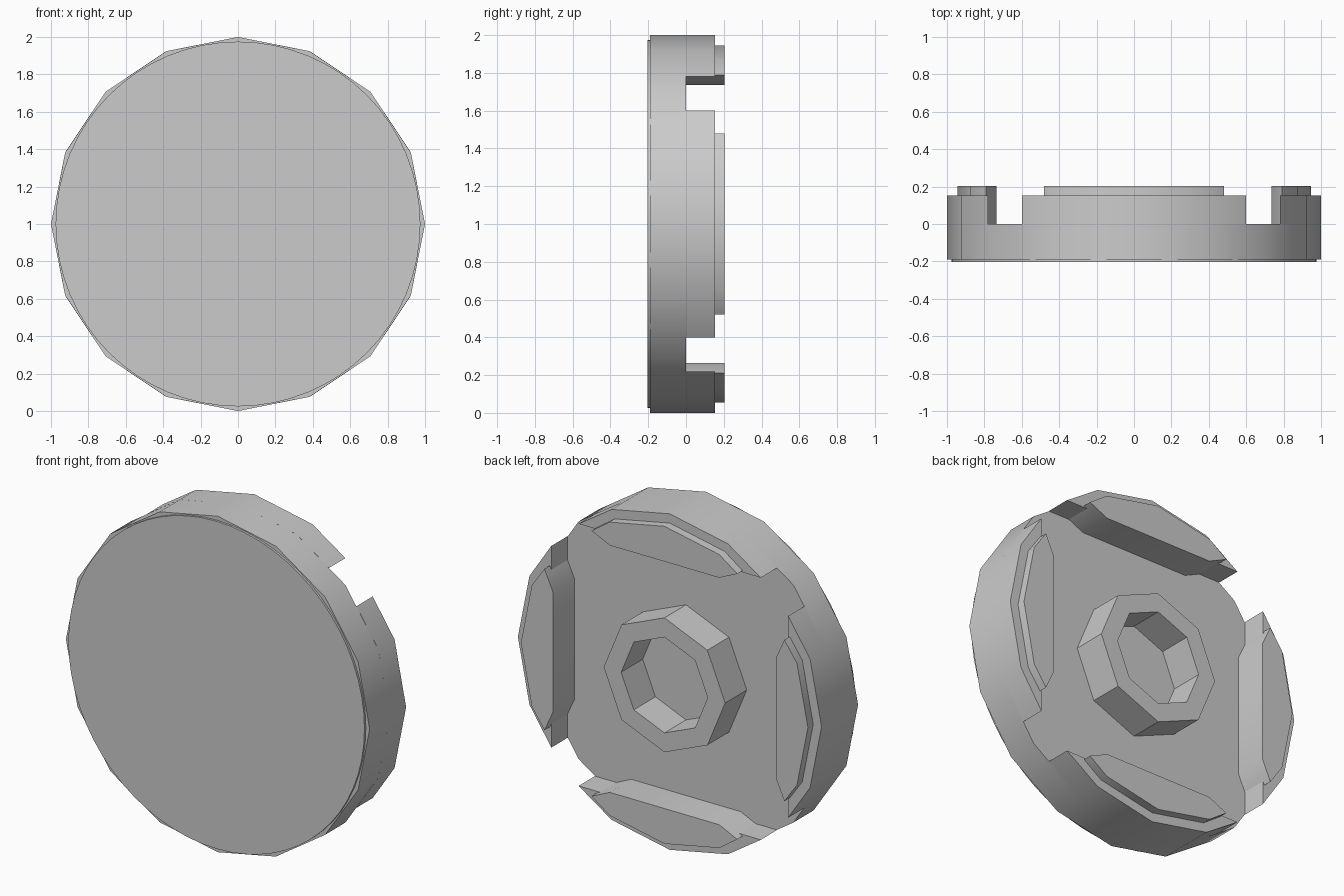
import bpy, bmesh, math
from math import sin, cos, pi

cube = bpy.data.objects.get("Cube")
if cube:
    bpy.data.objects.remove(cube, do_unlink=True)

grey = bpy.data.materials.new("plain_grey")
grey.use_nodes = True
grey.diffuse_color = (0.6, 0.6, 0.6, 1)
grey.node_tree.nodes["Principled BSDF"].inputs["Base Color"].default_value = (0.6, 0.6, 0.6, 1)


def finish(name, bm, smooth):
    """Turn a bmesh into a named grey object."""
    bmesh.ops.recalc_face_normals(bm, faces=bm.faces)
    mesh = bpy.data.meshes.new(name)
    bm.to_mesh(mesh)
    bm.free()
    mesh.materials.append(grey)
    obj = bpy.data.objects.new(name, mesh)
    bpy.context.collection.objects.link(obj)
    if smooth:
        bpy.ops.object.select_all(action="DESELECT")
        obj.select_set(True)
        bpy.context.view_layer.objects.active = obj
        bpy.ops.object.shade_smooth_by_angle(angle=math.radians(30))
    return obj


def circle(radius, sides):
    """Polygon in the upright plane with a corner at the top."""
    return [(radius * sin(2 * pi * i / sides), radius * cos(2 * pi * i / sides))
            for i in range(sides)]


def slab(name, outline, y0, y1, turn=0, hole=None, smooth=True):
    """Extrude an upright outline from y0 to y1, optionally with a matching hole."""
    bm = bmesh.new()

    def ring(points, y):
        return [bm.verts.new((x * cos(turn) + z * sin(turn), y,
                              1 + z * cos(turn) - x * sin(turn))) for x, z in points]

    def band(a, b):
        for i in range(len(a)):
            j = (i + 1) % len(a)
            bm.faces.new((a[i], a[j], b[j], b[i]))

    front, back = ring(outline, y0), ring(outline, y1)
    band(front, back)
    if hole:
        hole_front, hole_back = ring(hole, y0), ring(hole, y1)
        band(hole_front, hole_back)
        band(front, hole_front)
        band(back, hole_back)
    else:
        bm.faces.new(front)
        bm.faces.new(back)
    return finish(name, bm, smooth)


def mirrored(half):
    """Complete a right-half outline across its middle."""
    return half + [(-x, z) for x, z in reversed(half) if x > 0]


# Main disc and the thin round plate on its front
slab("disc_body", circle(1, 16), -0.19, 0)
slab("front_plate", circle(0.975, 64), -0.203, -0.185)

# Octagonal hub ring on the back
slab("hub_ring", circle(0.4, 8), -0.01, 0.203, hole=circle(0.285, 8), smooth=False)

# Four raised rim sections with a thicker inner lip, separated by notches
rim = mirrored([(0.6, 0.78), (0.383, 0.924), (0, 1)])
lip = mirrored([(0.36, 0.735), (0.48, 0.79), (0.362, 0.873), (0, 0.945)])
for side, place in enumerate(("top", "left", "bottom", "right")):
    slab(place + "_rim", rim, 0, 0.153, turn=side * pi / 2)
    slab(place + "_lip", lip, -0.01, 0.203, turn=side * pi / 2)
